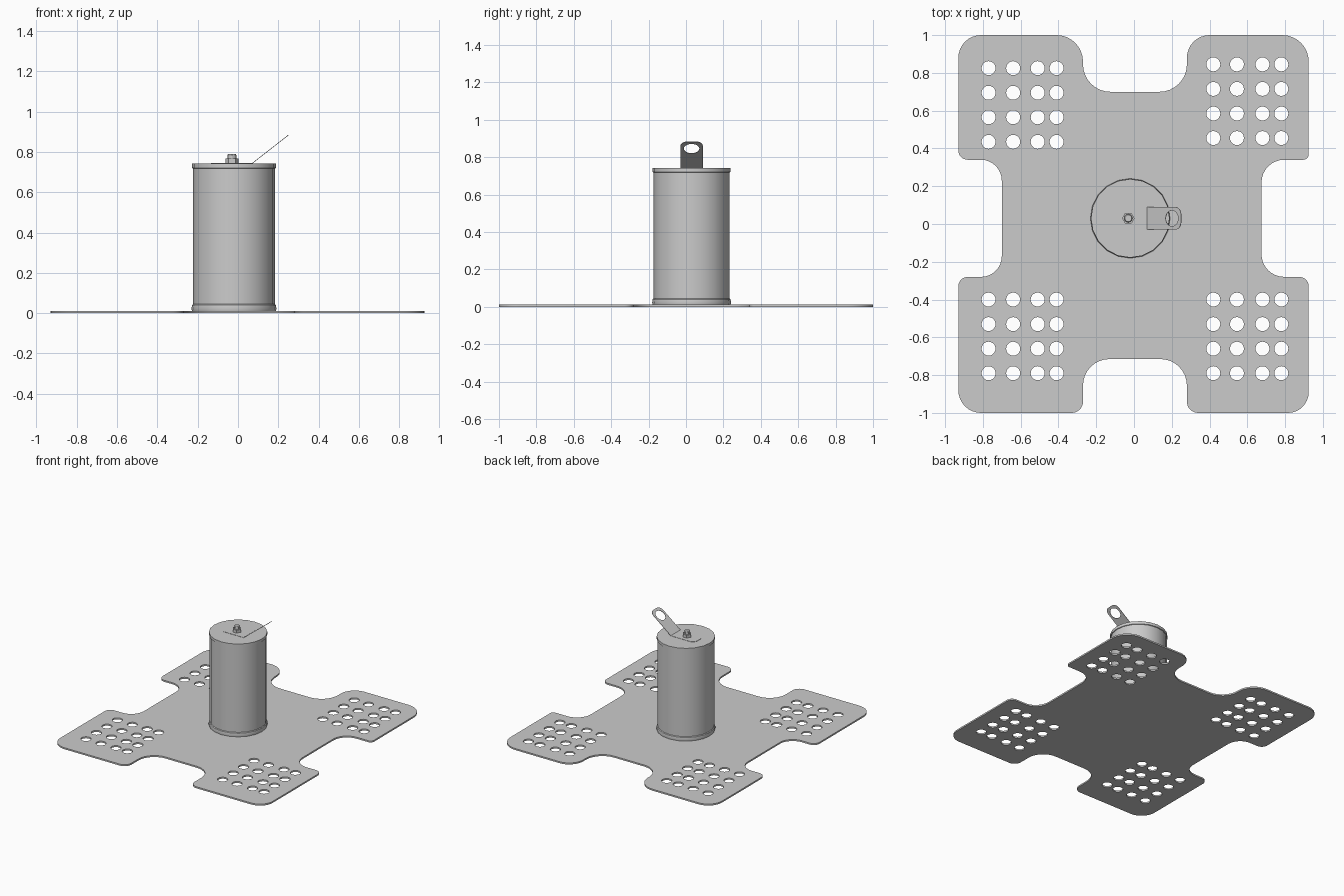
import bpy, bmesh, math
from mathutils import Vector

if "Cube" in bpy.data.objects:
    bpy.data.objects.remove(bpy.data.objects["Cube"])

CX, CY = -0.02, 0.03


def fillet(corners, steps=8):
    """Turn (x, y, radius) corners into a rounded outline."""
    pts = []
    n = len(corners)
    for i, (x, y, r) in enumerate(corners):
        p = Vector((x, y))
        a = (Vector(corners[i - 1][:2]) - p).normalized()
        b = (Vector(corners[(i + 1) % n][:2]) - p).normalized()
        if r == 0:
            pts.append(p)
            continue
        half = a.angle(b) / 2
        centre = p + (a + b).normalized() * r / math.sin(half)
        s = p + a * r / math.tan(half) - centre
        e = p + b * r / math.tan(half) - centre
        turn = math.atan2(s.x * e.y - s.y * e.x, s.dot(e))
        for k in range(steps + 1):
            t = turn * k / steps
            pts.append(centre + Vector((s.x * math.cos(t) - s.y * math.sin(t),
                                        s.x * math.sin(t) + s.y * math.cos(t))))
    return pts


def circle(x, y, r, n=20):
    return [Vector((x + r * math.cos(2 * math.pi * k / n),
                    y + r * math.sin(2 * math.pi * k / n))) for k in range(n)]


def sheet(name, loops, thickness, location, tilt=0):
    """Flat sheet with holes, from a filled 2D curve."""
    cu = bpy.data.curves.new(name, 'CURVE')
    cu.dimensions, cu.fill_mode, cu.extrude = '2D', 'BOTH', thickness / 2
    for loop in loops:
        sp = cu.splines.new('POLY')
        sp.points.add(len(loop) - 1)
        for pt, v in zip(sp.points, loop):
            pt.co = (v.x, v.y, 0, 1)
        sp.use_cyclic_u = True
    ob = bpy.data.objects.new(name, cu)
    bpy.context.collection.objects.link(ob)
    ob.location, ob.rotation_euler = location, (0, tilt, 0)
    bpy.ops.object.select_all(action='DESELECT')
    ob.select_set(True)
    bpy.context.view_layer.objects.active = ob
    bpy.ops.object.convert(target='MESH')
    bpy.ops.object.shade_smooth_by_angle(angle=math.radians(30))
    return ob


def lathe(name, profile, sides, x, y):
    """Closed turned solid from (radius, z) points."""
    bm = bmesh.new()
    rings = [[bm.verts.new((v.x, v.y, z)) for v in circle(0, 0, r, sides)]
             for r, z in profile]
    for lo, hi in zip(rings, rings[1:]):
        for k in range(sides):
            j = (k + 1) % sides
            bm.faces.new((lo[k], lo[j], hi[j], hi[k]))
    bm.faces.new(rings[0][::-1])
    bm.faces.new(rings[-1])
    me = bpy.data.meshes.new(name)
    bm.to_mesh(me)
    bm.free()
    ob = bpy.data.objects.new(name, me)
    bpy.context.collection.objects.link(ob)
    ob.location = (x, y, 0)
    bpy.ops.object.select_all(action='DESELECT')
    ob.select_set(True)
    bpy.context.view_layer.objects.active = ob
    bpy.ops.object.shade_smooth_by_angle(angle=math.radians(30))
    return ob


# Base plate: four pads joined by a notched centre, with hole grids
outline = fillet([
    (-0.93, 1, .12), (-0.27, 1, .14), (-0.27, .70, .145), (.28, .70, .145),
    (.28, 1, .12), (.925, 1, .14), (.925, .34, .03), (.675, .34, .12),
    (.675, -.28, .12), (.925, -.28, .05), (.925, -1, .11), (.28, -1, .06),
    (.28, -.715, .14), (-.27, -.715, .14), (-.27, -1, .06), (-.93, -1, .12),
    (-.93, -.28, .05), (-.70, -.28, .11), (-.70, .34, .11), (-.93, .34, .05)])
loops = [outline]
left, right = (-.77, -.64, -.51, -.41), (.42, .545, .68, .78)
for cols, top in ((left, .825), (right, .845), (left, -.40), (right, -.40)):
    for x in cols:
        for row in range(4):
            loops.append(circle(x, top - .13 * row, .037))
sheet("base_plate", loops, .012, (0, 0, .006))

# Canister: foot flange, body and lid rim
lathe("canister", [(.208, .010), (.211, .022), (.208, .040), (.203, .045),
                   (.203, .718), (.208, .720), (.208, .742)], 20, CX, CY)

# Terminal: hex nut and stud on the lid
lathe("terminal_nut", [(.033, .740), (.033, .767)], 6, -.03, CY)
lathe("terminal_stud", [(.022, .765), (.022, .785), (.018, .791)], 12, -.03, CY)

# Contact tab: flat foot under the nut and a raised lug with an eye
sheet("tab_foot", [fillet([(-.135, -.06, .04), (.07, -.06, 0),
                           (.07, .06, 0), (-.135, .06, .04)])],
      .003, (0, CY, .7425))
sheet("tab_lug", [fillet([(0, -.06, 0), (.228, -.06, .04),
                          (.228, .06, .04), (0, .06, 0)]),
                  circle(.167, 0, .042)],
      .003, (.07, CY, .743), -math.radians(38))
